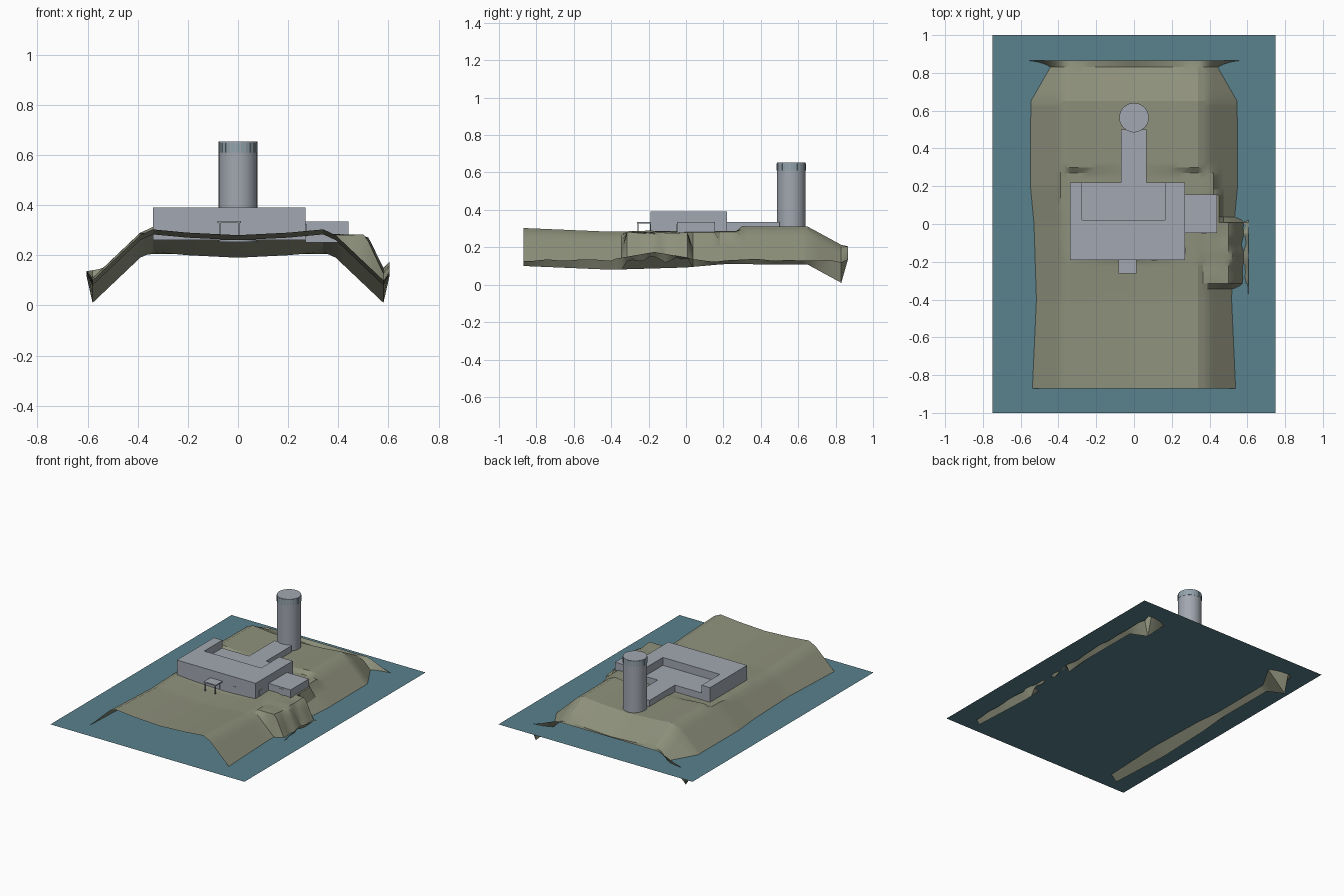
import bpy, bmesh, math, random
from mathutils import noise, Vector

random.seed(4)
cube = bpy.data.objects.get("Cube")
if cube:
    bpy.data.objects.remove(cube, do_unlink=True)


def material(name, rgb):
    m = bpy.data.materials.new(name)
    m.use_nodes = True
    col = (*rgb, 1)
    m.diffuse_color = col
    m.node_tree.nodes["Principled BSDF"].inputs["Base Color"].default_value = col
    return m


WATER = material("sea blue", (0.10, 0.22, 0.27))
LAND = material("dry grass", (0.27, 0.28, 0.20))
STONE = material("pale grey", (0.36, 0.39, 0.44))
GLASS = material("window grey", (0.28, 0.36, 0.41))


def finish(name, bm, mat):
    mesh = bpy.data.meshes.new(name)
    bm.to_mesh(mesh)
    bm.free()
    mesh.materials.append(mat)
    ob = bpy.data.objects.new(name, mesh)
    bpy.context.collection.objects.link(ob)
    return ob


def box(name, x, y, z, mat=STONE):
    bm = bmesh.new()
    bmesh.ops.create_cube(bm, size=1)
    for v in bm.verts:
        v.co = [r[0] + (c + 0.5) * (r[1] - r[0]) for c, r in zip(v.co, (x, y, z))]
    return finish(name, bm, mat)


def lerp_profile(points, t):
    for (a, p), (b, q) in zip(points, points[1:]):
        if t <= b:
            return p + (q - p) * max(0, (t - a) / (b - a))
    return points[-1][1]


# Sea
bm = bmesh.new()
bmesh.ops.create_grid(bm, x_segments=1, y_segments=1, size=1)
for v in bm.verts:
    v.co = (v.co.x * 0.75, v.co.y, 0.14)
finish("sea", bm, WATER)

# Headland: a cross profile shifted along its length, with upturned rims
ACROSS = [(0, 0.28), (0.2, 0.29), (0.34, 0.303), (0.39, 0.28), (0.58, 0.10)]
ALONG = [(-0.87, 0), (-0.4, -0.02), (0, -0.008), (0.2, 0.01), (0.65, 0.008), (0.83, -0.09)]
BACK_RIM = [(0, 0.205), (0.4, 0.205), (0.55, 0.145), (0.61, 0.135)]


def land_height(x, y):
    if y > 0.84:
        return lerp_profile(BACK_RIM, abs(x))
    z = lerp_profile(ACROSS, abs(x)) + lerp_profile(ALONG, y)
    rough = noise.noise(Vector((x * 9, y * 9, 2)))
    if abs(x) > 0.59:
        z = 0.133 + 0.012 * rough if y < 0.8 else 0.12
    # Level building ground
    if -0.37 < x < 0.5 and -0.19 < y < 0.28:
        z = max(z, 0.283) if x < 0.45 else z
        z = min(z, 0.288)
    # Rocky terrace on the left shore
    edge = 0.51 + 0.03 * noise.noise(Vector((y * 14, 1, 0)))
    if 0.38 < x < 0.59 and -0.33 < y < 0.02:
        drop = max(0, x - edge)
        z = max(z, 0.28 - 2.1 * drop + 0.015 * rough)
    elif 0.38 < x < 0.47 and 0.02 <= y < 0.18:
        z = max(z, 0.28)
    elif x > 0.59 and -0.4 < y < 0.02:
        z = 0.14 + 0.035 * max(0, 1 - abs(y + 0.17) / 0.2)
    return z


half = [0.04, 0.08, 0.12, 0.16, 0.2, 0.24, 0.28, 0.31, 0.34, 0.365, 0.39, 0.42,
        0.45, 0.475, 0.5, 0.52, 0.54, 0.56, 0.58, 0.605]
xs = [-x for x in reversed(half)] + [0] + half
ys = [-0.87 + 1.52 * i / 52 for i in range(53)] + [0.71, 0.77, 0.83, 0.866]
bm = bmesh.new()
rows = [[bm.verts.new((x, y, land_height(x, y))) for x in xs] for y in ys]
for r, s in zip(rows, rows[1:]):
    for i in range(len(xs) - 1):
        bm.faces.new((r[i], r[i + 1], s[i + 1], s[i]))
land = finish("headland", bm, LAND)
bpy.context.view_layer.objects.active = land
land.select_set(True)
bpy.ops.object.shade_smooth_by_angle(angle=math.radians(25))

# U-shaped main building around a low roof
bm = bmesh.new()
plan = [(-0.34, -0.19), (0.27, -0.19), (0.27, 0.22), (0.165, 0.22),
        (0.165, 0.02), (-0.275, 0.02), (-0.275, 0.22), (-0.34, 0.22)]
base = bm.faces.new([bm.verts.new((x, y, 0.26)) for x, y in plan])
top = bmesh.ops.extrude_face_region(bm, geom=[base])
for v in top["geom"]:
    if isinstance(v, bmesh.types.BMVert):
        v.co.z = 0.39
bmesh.ops.recalc_face_normals(bm, faces=bm.faces)
finish("main_building", bm, STONE)
box("courtyard_roof", (-0.275, 0.165), (0.02, 0.219), (0.26, 0.335))
box("tower_link", (-0.068, 0.065), (0.21, 0.5), (0.26, 0.335))
box("side_annex", (0.27, 0.44), (-0.047, 0.155), (0.25, 0.335))

# Entrance canopy on posts
box("canopy", (-0.082, 0.012), (-0.262, -0.19), (0.328, 0.336))
for i, x in enumerate((-0.076, 0.0)):
    box(f"canopy_post_{i}", (x, x + 0.006), (-0.26, -0.254), (0.27, 0.33))

# Doors
for i, (x, y, w) in enumerate([(-0.05, -0.19, 0.024), (-0.02, -0.19, 0.024),
                              (0.107, -0.19, 0.03), (0.37, -0.047, 0.03)]):
    box(f"door_{i}", (x - w / 2, x + w / 2), (y - 0.003, y), (0.275, 0.325))
box("side_door", (0.27, 0.273), (-0.155, -0.125), (0.275, 0.325))

# Round tower with a ring of windows under the roof
bm = bmesh.new()
bmesh.ops.create_cone(bm, cap_ends=True, segments=32, radius1=0.077, radius2=0.077, depth=0.4)
bmesh.ops.translate(bm, verts=bm.verts, vec=(0, 0.563, 0.453))
tower = finish("tower", bm, STONE)
bpy.ops.object.select_all(action="DESELECT")
bpy.context.view_layer.objects.active = tower
tower.select_set(True)
bpy.ops.object.shade_smooth_by_angle(angle=math.radians(30))
for i in range(24):
    a = math.tau * i / 24
    pane = box(f"tower_window_{i}", (-0.002, 0.001), (-0.008, 0.008), (0.61, 0.648), GLASS)
    pane.location = (0.077 * math.cos(a), 0.563 + 0.077 * math.sin(a), 0)
    pane.rotation_euler.z = a
